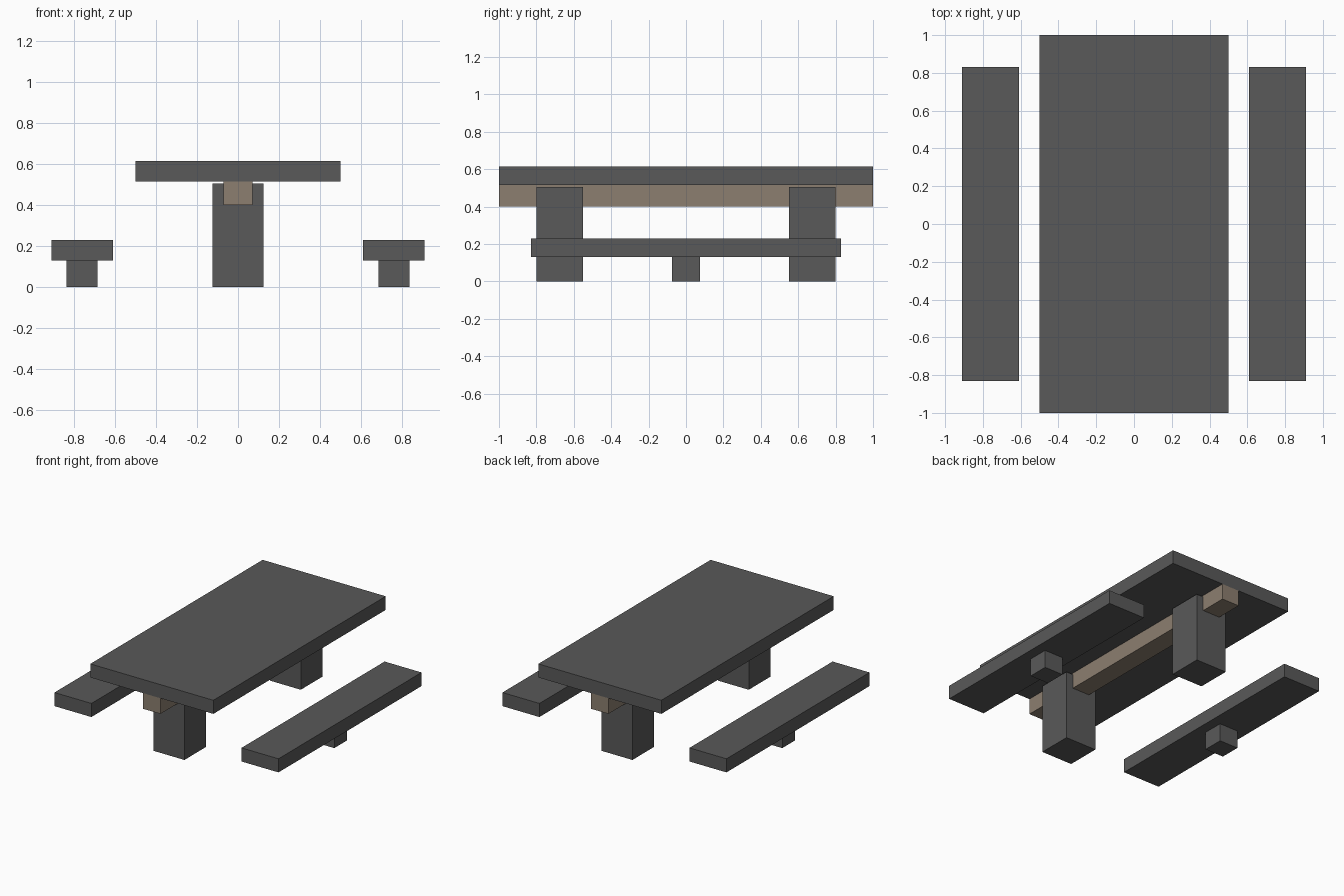
import bpy

if "Cube" in bpy.data.objects:
    bpy.data.objects.remove(bpy.data.objects["Cube"])


def material(name, rgb):
    m = bpy.data.materials.new(name)
    m.diffuse_color = (*rgb, 1.0)
    m.use_nodes = True
    m.node_tree.nodes["Principled BSDF"].inputs["Base Color"].default_value = m.diffuse_color
    return m


grey = material("dark grey", (0.10, 0.10, 0.10))
brown = material("weathered wood", (0.265, 0.212, 0.162))


def box(name, lo, hi, mat):
    """Axis-aligned box between two corners."""
    centre = [(a + b) / 2 for a, b in zip(lo, hi)]
    bpy.ops.mesh.primitive_cube_add(size=1, location=centre)
    ob = bpy.context.object
    ob.name = name
    ob.scale = [b - a for a, b in zip(lo, hi)]
    bpy.ops.object.transform_apply(location=False, rotation=False, scale=True)
    ob.data.materials.append(mat)
    return ob


# Table: slab top on a long wooden beam
box("table_top", (-0.5, -1, 0.515), (0.5, 1, 0.615), grey)
box("table_beam", (-0.07, -1, 0.40), (0.07, 1, 0.515), brown)

# Two table legs, through which the beam runs
for side, y in (("front", -0.675), ("back", 0.675)):
    box(f"{side}_table_leg", (-0.125, y - 0.125, 0), (0.125, y + 0.125, 0.505), grey)

# Two benches, each a plank on one block
for side, x in (("left", -0.76), ("right", 0.76)):
    box(f"{side}_bench_seat", (x - 0.15, -0.83, 0.13), (x + 0.15, 0.83, 0.23), grey)
    box(f"{side}_bench_leg", (x - 0.075, -0.075, 0), (x + 0.075, 0.075, 0.13), grey)
